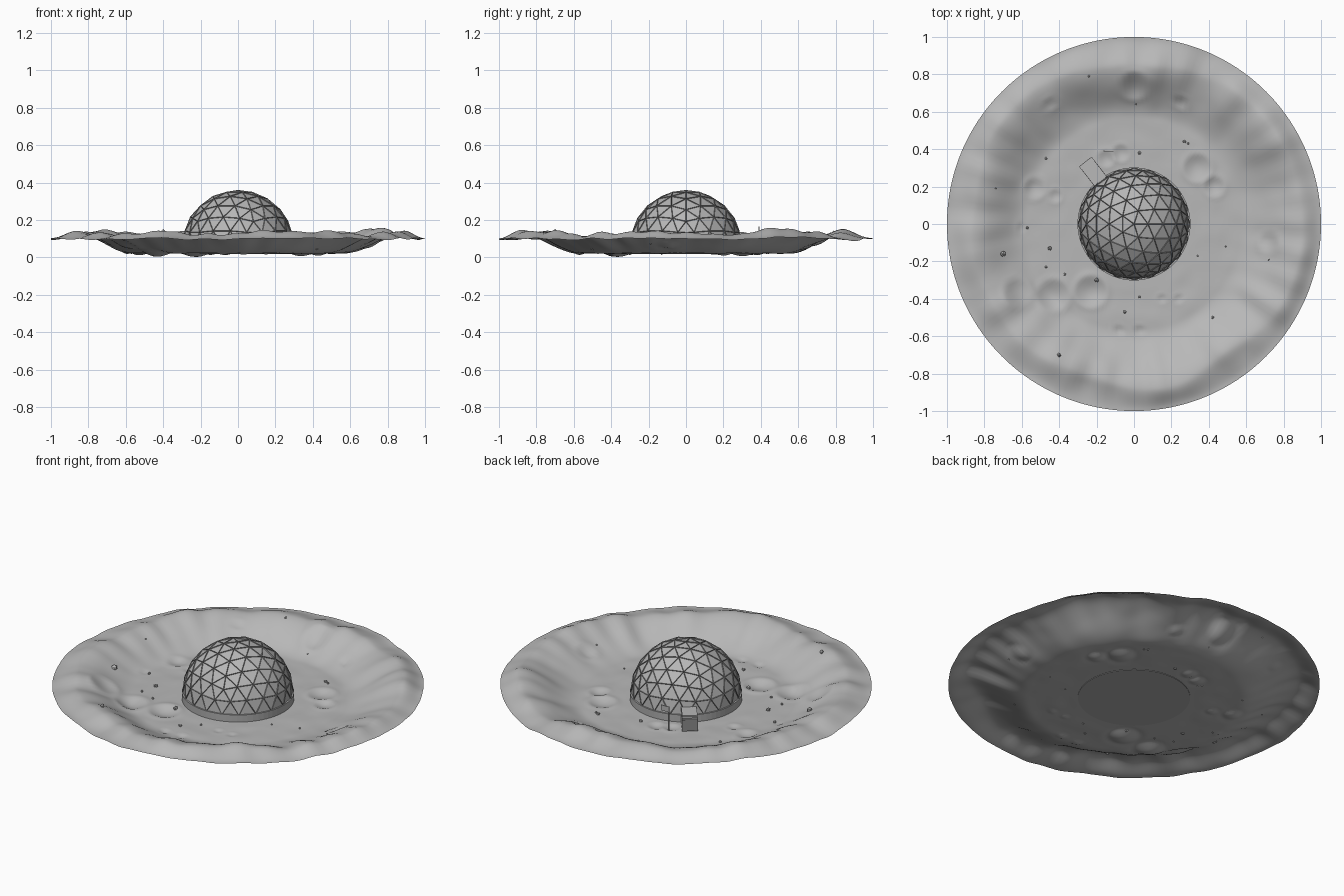
import bpy, bmesh, math
from mathutils import Vector, Matrix, noise

cube = bpy.data.objects.get("Cube")
if cube:
    bpy.data.objects.remove(cube, do_unlink=True)


def material(name, value):
    mat = bpy.data.materials.new(name)
    mat.use_nodes = True
    colour = (value, value, value, 1)
    mat.diffuse_color = colour
    mat.node_tree.nodes["Principled BSDF"].inputs["Base Color"].default_value = colour
    return mat


ground_grey = material("ground grey", 0.48)
panel_grey = material("panel grey", 0.47)
base_grey = material("base grey", 0.42)
strut_grey = material("strut grey", 0.27)
door_grey = material("door grey", 0.26)


def finish(name, bm, mat, smooth=False):
    mesh = bpy.data.meshes.new(name)
    bm.normal_update()
    bm.to_mesh(mesh)
    bm.free()
    obj = bpy.data.objects.new(name, mesh)
    bpy.context.collection.objects.link(obj)
    mesh.materials.append(mat)
    for poly in mesh.polygons:
        poly.use_smooth = smooth
    return obj


def box(name, size, place, mat, frame=Matrix()):
    bm = bmesh.new()
    bmesh.ops.create_cube(bm, size=1)
    bmesh.ops.scale(bm, vec=size, verts=bm.verts)
    bmesh.ops.translate(bm, vec=place, verts=bm.verts)
    bm.transform(frame)
    return finish(name, bm, mat)


# Ground craters (x, y, radius)
craters = [(.34, .3, .08), (-.53, .19, .06), (-.42, .15, .04), (-.62, -.37, .08),
           (-.43, -.38, .09), (-.23, -.36, .09), (0, .74, .08), (-.07, .38, .05),
           (-.15, .35, .05), (-.45, .64, .04), (.25, .65, .04), (.72, -.1, .06),
           (-.08, -.57, .035), (.03, -.57, .035), (.43, .2, .06), (.15, -.4, .03),
           (.24, -.4, .03), (-.6, -.02, .03)]


def smoothstep(low, high, value):
    t = min(max((value - low) / (high - low), 0), 1)
    return t * t * (3 - 2 * t)


def ground_height(x, y):
    r = math.hypot(x, y)
    angle = math.atan2(y, x)
    around = Vector((math.cos(angle), math.sin(angle), 0))
    slope = smoothstep(.55, .85, r)
    edge = 1 - .65 * smoothstep(.88, 1, r)
    # The crest wanders in and out, with folds running down the slope
    bent = r + .06 * noise.noise(around * 1.7) * slope * edge
    z = .022 + .112 * smoothstep(.57, .88, bent) - .034 * smoothstep(.87, 1, bent)
    z += slope * edge * (.022 * noise.noise(around * 3 + Vector((4, 2, r)))
                         + .026 * noise.noise(around * 7 + Vector((1, 7, r))))
    z += .004 * noise.noise(Vector((x, y, 0)) * 9) * smoothstep(.3, .4, r)
    for cx, cy, size in craters:
        d = math.hypot(x - cx, y - cy) / size
        if d < 1.5:
            z += size * (.05 * math.exp(-((d - 1) / .2) ** 2) - .19 * (1 - smoothstep(.1, 1, d)))
    return max(z, 0)


rings, spokes = 80, 192
bm = bmesh.new()
centre = bm.verts.new((0, 0, ground_height(0, 0)))
previous = None
for i in range(1, rings + 1):
    ring = []
    for j in range(spokes):
        a = math.tau * j / spokes
        x, y = i / rings * math.cos(a), i / rings * math.sin(a)
        ring.append(bm.verts.new((x, y, ground_height(x, y))))
    for j in range(spokes):
        k = (j + 1) % spokes
        if previous:
            bm.faces.new((previous[j], ring[j], ring[k], previous[k]))
        else:
            bm.faces.new((centre, ring[j], ring[k]))
    previous = ring
finish("crater_ground", bm, ground_grey, smooth=True)

# Foundation ring under the dome, just showing through the ground below
bm = bmesh.new()
bmesh.ops.create_cone(bm, cap_ends=True, segments=64, radius1=.302, radius2=.302, depth=.045,
                      matrix=Matrix.Translation((0, 0, .0415)))
finish("dome_foundation", bm, base_grey)


# Geodesic dome: flat panels and a lattice of struts
def half_sphere(radius):
    bm = bmesh.new()
    bmesh.ops.create_icosphere(bm, subdivisions=3, radius=radius)
    bmesh.ops.translate(bm, vec=(0, 0, .06), verts=bm.verts)
    bmesh.ops.bisect_plane(bm, geom=bm.verts[:] + bm.edges[:] + bm.faces[:],
                           plane_co=(0, 0, .06), plane_no=(0, 0, 1), clear_inner=True)
    return bm


finish("dome_panels", half_sphere(.297), panel_grey)
struts = finish("dome_struts", half_sphere(.297), strut_grey)
wire = struts.modifiers.new("lattice", "WIREFRAME")
wire.thickness = .008
wire.offset = 0
wire.use_even_offset = False

# Airlock reaching out from the dome, its local x axis pointing outward
turn = Matrix.Rotation(math.radians(128), 4, "Z")
box("airlock", (.15, .085, .07), (.345, 0, .058), ground_grey, turn)
box("airlock_door", (.006, .083, .064), (.42, 0, .058), door_grey, turn)
for i in range(2):
    box("airlock_roof_step", (.145 - .015 * i, .083, .007), (.342 - .008 * i, 0, .0965 + .007 * i),
        ground_grey, turn)

# Small flag on a pole
box("flag_pole", (.005, .005, .14), (-.16, .39, .095), panel_grey)
box("flag", (.05, .003, .032), (-.135, .39, .148), panel_grey)

# Scattered rocks (x, y, radius)
rocks = [(-.7, -.16, .016), (-.45, -.13, .012), (-.57, -.02, .008), (-.47, -.23, .008),
         (-.37, -.27, .008), (-.2, -.3, .012), (-.05, -.47, .01), (.03, -.39, .007),
         (.42, -.5, .008), (-.4, -.7, .012), (.03, .38, .01), (.27, .44, .01),
         (.29, .43, .006), (-.47, .35, .008), (-.24, .79, .007), (.01, .64, .005),
         (.72, -.19, .006), (.49, -.12, .005), (.34, -.17, .005), (-.74, .19, .005)]
for n, (x, y, size) in enumerate(rocks):
    bm = bmesh.new()
    bmesh.ops.create_icosphere(bm, subdivisions=1, radius=size)
    for v in bm.verts:
        v.co *= 1 + .3 * noise.noise(v.co * 60 + Vector((n, n, n)) * 1.3)
    bmesh.ops.translate(bm, vec=(x, y, ground_height(x, y) + size * .4), verts=bm.verts)
    finish("rock", bm, ground_grey)
